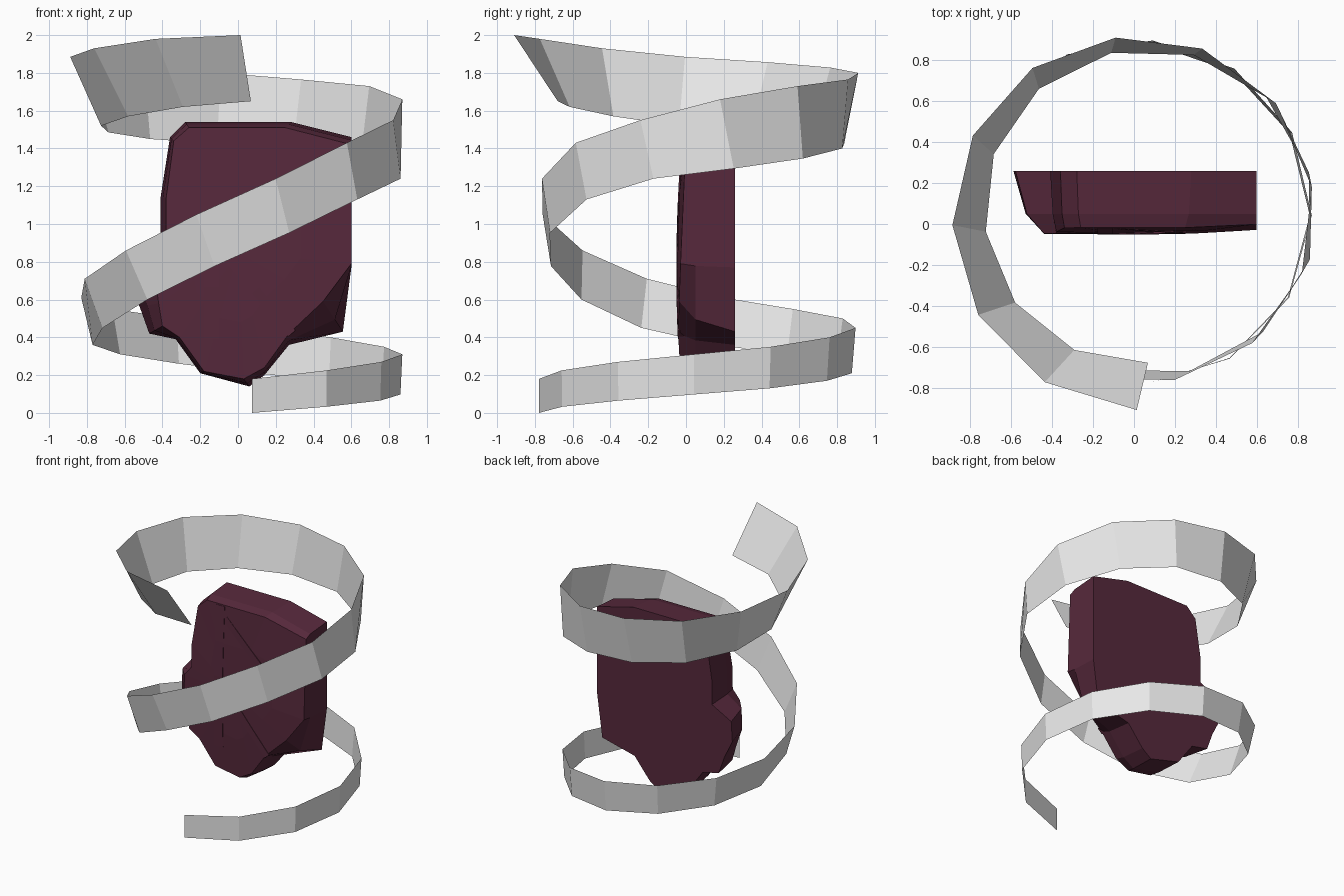
import bpy, bmesh, math
from mathutils import Vector

cube = bpy.data.objects.get("Cube")
if cube:
    bpy.data.objects.remove(cube, do_unlink=True)


def material(name, rgb):
    mat = bpy.data.materials.new(name)
    mat.use_nodes = True
    mat.diffuse_color = (*rgb, 1)
    mat.node_tree.nodes["Principled BSDF"].inputs["Base Color"].default_value = (*rgb, 1)
    return mat


def finish(bm, name, mat, recalc=True):
    if recalc:
        bmesh.ops.recalc_face_normals(bm, faces=bm.faces)
    mesh = bpy.data.meshes.new(name)
    bm.to_mesh(mesh)
    bm.free()
    mesh.materials.append(mat)
    obj = bpy.data.objects.new(name, mesh)
    bpy.context.collection.objects.link(obj)
    return obj


def keyed(keys, t):
    """Linear interpolation through (position, value) keys."""
    for (a, u), (b, v) in zip(keys, keys[1:]):
        if t <= b:
            return u + (v - u) * (t - a) / (b - a)
    return keys[-1][1]


def bridge(bm, lower, upper):
    count = len(lower)
    for i in range(count):
        j = (i + 1) % count
        bm.faces.new((lower[i], lower[j], upper[j], upper[i]))


grey = material("pale grey", (0.8, 0.8, 0.8))
maroon = material("dark maroon", (0.095, 0.022, 0.045))

# Spiral ribbon: two turns, leaning outward at the top end
SEGMENTS = 25
top_height = [(0, .18), (2, .27), (4, .35), (6, .45), (8, .55), (9, .61), (10, .71), (11, .86),
              (14, 1.43), (15, 1.55), (16, 1.66), (17, 1.73), (19, 1.8), (22, 1.885),
              (23, 1.93), (24, 1.98), (25, 2)]
low_height = [(0, 0), (4, .13), (6, .21), (9, .36), (10, .45), (11, .6), (14, 1.13),
              (15, 1.24), (18, 1.4), (20, 1.45), (22, 1.52), (24, 1.62), (25, 1.65)]
top_radius = [(0, .83), (6, .85), (10, .88), (13, .83), (16, .85), (19, .87), (22, .92), (25, .96)]
low_radius = [(0, .83), (6, .83), (10, .8), (12, .78), (15, .86), (17, .84), (19, .8), (22, .76), (25, .73)]
top_lag = [(0, 0), (8, 0), (11, -6), (16, -5), (18, -2), (25, -4)]

bm = bmesh.new()
previous = None
for i in range(SEGMENTS + 1):
    angle = -87 + 28.8 * i
    pair = []
    for radius, height, lag in ((low_radius, low_height, 0), (top_radius, top_height, keyed(top_lag, i))):
        a, r = math.radians(angle + lag), keyed(radius, i)
        pair.append(bm.verts.new((.03 + r * math.cos(a), .05 + r * math.sin(a), keyed(height, i))))
    if previous:
        bm.faces.new((previous[0], pair[0], pair[1], previous[1]))
    previous = pair
finish(bm, "spiral_ribbon", grey, recalc=False)

# Rune stone: rough slab with a flat back and a gently domed front
back = [(-.36, 1.46), (-.28, 1.54), (.28, 1.54), (.6, 1.46), (.6, .77), (.555, .43),
        (.27, .36), (.14, .2), (.06, .14), (-.2, .21), (-.33, .39), (-.47, .42),
        (-.52, .56), (-.59, .7), (-.58, .86), (-.41, .95), (-.41, 1.14)]
front = [(-.34, 1.44), (-.26, 1.51), (.25, 1.51), (.6, 1.42), (.6, .79), (.45, .59),
         (.27, .42), (.14, .24), (.03, .18), (-.18, .22), (-.31, .4), (-.4, .46),
         (-.42, .58), (-.44, .72), (-.44, .88), (-.38, .95), (-.38, 1.14)]
CENTRE = Vector((0, .85))


def front_y(x, z):
    return -.048 + .03 * min(1, ((z - .75) / .7) ** 2) + .06 * max(0, x - .28)


bm = bmesh.new()
back_loop = [bm.verts.new((x, .26, z)) for x, z in back]
mid_loop = []
for b, f in zip(back, front):
    p = Vector(b).lerp(Vector(f), .4)
    mid_loop.append(bm.verts.new((p.x, .05, p.y)))
loops = [back_loop, mid_loop]
for scale in (1, .55):
    points = [CENTRE + (Vector(f) - CENTRE) * scale for f in front]
    loops.append([bm.verts.new((p.x, front_y(p.x, p.y), p.y)) for p in points])
for lower, upper in zip(loops, loops[1:]):
    bridge(bm, lower, upper)
bm.faces.new(back_loop)
tip = bm.verts.new((CENTRE.x, front_y(*CENTRE), CENTRE.y))
for i, vert in enumerate(loops[-1]):
    bm.faces.new((vert, loops[-1][(i + 1) % len(front)], tip))
finish(bm, "rune_stone", maroon)


# Carved sign: bars that follow the front of the stone
def rune_bar(name, start, end, width, stations=5):
    start, end = Vector(start), Vector(end)
    along = (end - start).normalized()
    side = Vector((-along.y, along.x)) * width / 2
    bm = bmesh.new()
    rings = []
    for i in range(stations):
        p = start.lerp(end, i / (stations - 1))
        y = front_y(p.x, p.y) - .003
        rings.append([bm.verts.new((q.x, y + depth, q.y))
                      for q, depth in ((p - side, 0), (p + side, 0), (p + side, .05), (p - side, .05))])
    for lower, upper in zip(rings, rings[1:]):
        bridge(bm, lower, upper)
    bm.faces.new(rings[0])
    bm.faces.new(rings[-1])
    finish(bm, name, maroon)


rune_bar("rune_stem", (-.14, .39), (-.14, 1.5), .075)
rune_bar("rune_upper_arm", (-.1, 1.41), (.24, 1.1), .05)
rune_bar("rune_return_arm", (.24, 1.12), (-.1, .88), .05)
rune_bar("rune_leg", (-.1, .88), (.285, .42), .05)
